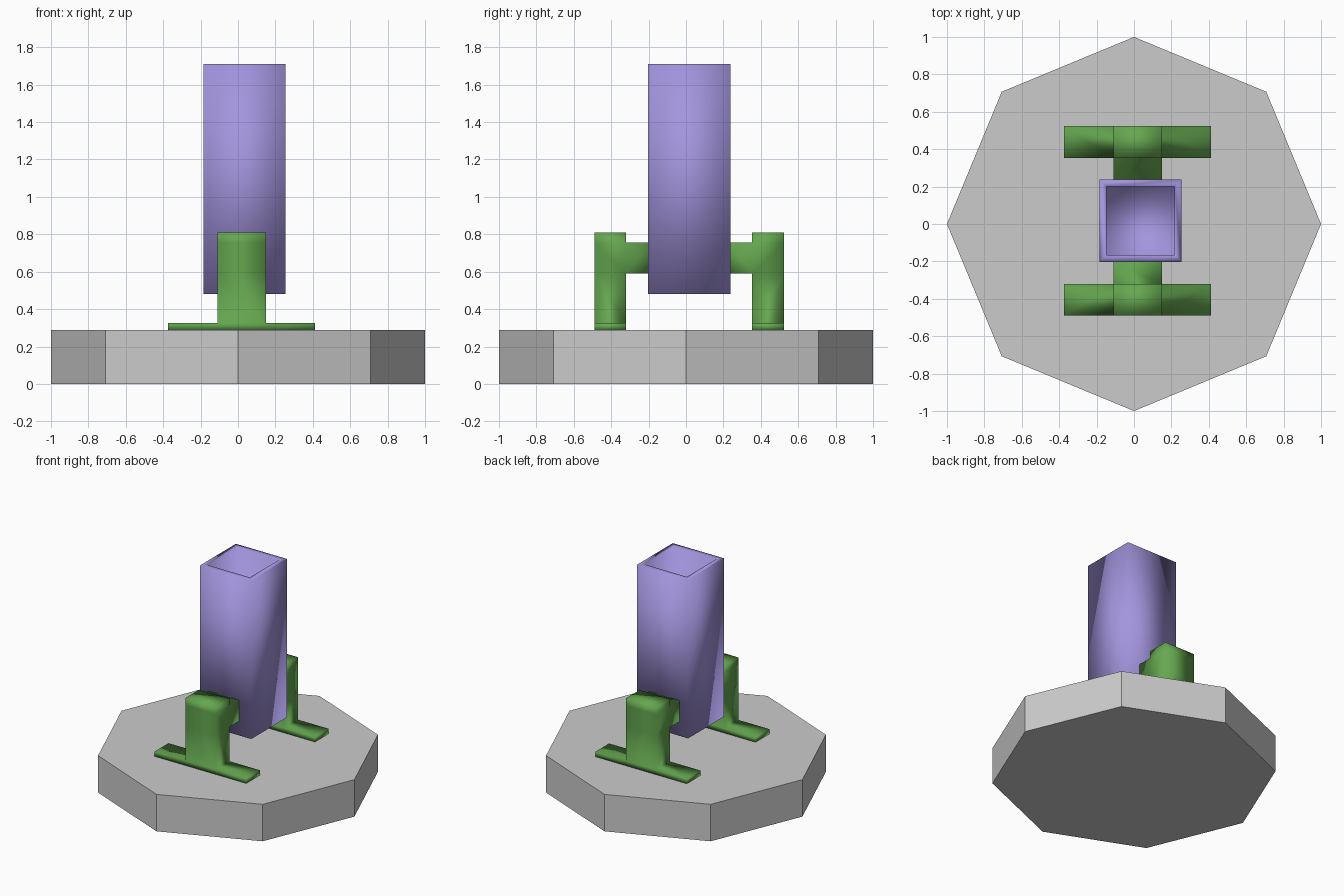
import bpy, bmesh, math
from mathutils import Matrix, Vector

if "Cube" in bpy.data.objects:
    bpy.data.objects.remove(bpy.data.objects["Cube"])


def material(name, rgb):
    m = bpy.data.materials.new(name)
    m.diffuse_color = (*rgb, 1)
    m.use_nodes = True
    m.node_tree.nodes["Principled BSDF"].inputs["Base Color"].default_value = m.diffuse_color
    return m


def box(bm, lo, hi):
    lo, hi = Vector(lo), Vector(hi)
    mat = Matrix.Translation((lo + hi) / 2) @ Matrix.Diagonal((*(hi - lo), 1))
    bmesh.ops.create_cube(bm, size=1, matrix=mat)
    bm.normal_update()


def face_toward(bm, direction):
    d = Vector(direction)
    return max(bm.faces, key=lambda f: f.normal.dot(d) * 10 + f.calc_center_median().dot(d))


def extrude(bm, face, offset):
    new = bmesh.ops.extrude_discrete_faces(bm, faces=[face])["faces"][0]
    bmesh.ops.translate(bm, verts=new.verts[:], vec=offset)
    bm.normal_update()
    return new


def finish(bm, name, location=(0, 0, 0), mat=None, smooth=False):
    bmesh.ops.recalc_face_normals(bm, faces=bm.faces[:])
    me = bpy.data.meshes.new(name)
    bm.to_mesh(me)
    bm.free()
    ob = bpy.data.objects.new(name, me)
    ob.location = location
    bpy.context.collection.objects.link(ob)
    if mat:
        me.materials.append(mat)
    for p in me.polygons:
        p.use_smooth = smooth
    return ob


green = material("green", (0.13, 0.39, 0.08))
purple = material("purple", (0.37, 0.30, 0.73))

# Octagonal base plate
bm = bmesh.new()
bmesh.ops.create_circle(bm, cap_ends=True, segments=8, radius=1)
bm.normal_update()
extrude(bm, bm.faces[:][0], (0, 0, 0.287))
if len(bm.faces) == 9:
    bottom = [v for v in bm.verts if v.co.z < 0.1]
    bmesh.ops.contextual_create(bm, geom=bottom)
finish(bm, "base_plate")

# Square upright tube with a hollow bore
bm = bmesh.new()
box(bm, (-0.22, -0.22, 0.48), (0.22, 0.22, 1.71))
top = face_toward(bm, (0, 0, 1))
bmesh.ops.inset_individual(bm, faces=[top], thickness=0.053)
extrude(bm, top, (0, 0, -1.1))
finish(bm, "tube", (0.035, 0.018, 0), purple, True)

# Support bracket: post grown upward, wide foot, arm reaching the tube
bm = bmesh.new()
box(bm, (-0.13, -0.506, 0.287), (0.13, -0.337, 0.325))
foot_sides = [face_toward(bm, (s, 0, 0)) for s in (-1, 1)]
for f, s in zip(foot_sides, (-1, 1)):
    extrude(bm, f, (s * 0.263, 0, 0))
top = next(f for f in bm.faces if f.normal.z > 0.9 and abs(f.calc_center_median().x) < 0.05)
for h in (0.265, 0.165, 0.055):
    top = extrude(bm, top, (0, 0, h))
arm = next(f for f in bm.faces
           if f.normal.y > 0.9 and 0.6 < f.calc_center_median().z < 0.74)
extrude(bm, arm, (0, 0.119, 0))
brackets = finish(bm, "support_brackets", (0.02, 0.017, 0), green, True)
mirror = brackets.modifiers.new("Mirror", "MIRROR")
mirror.use_axis = (False, True, False)
mirror.use_mirror_merge = False
